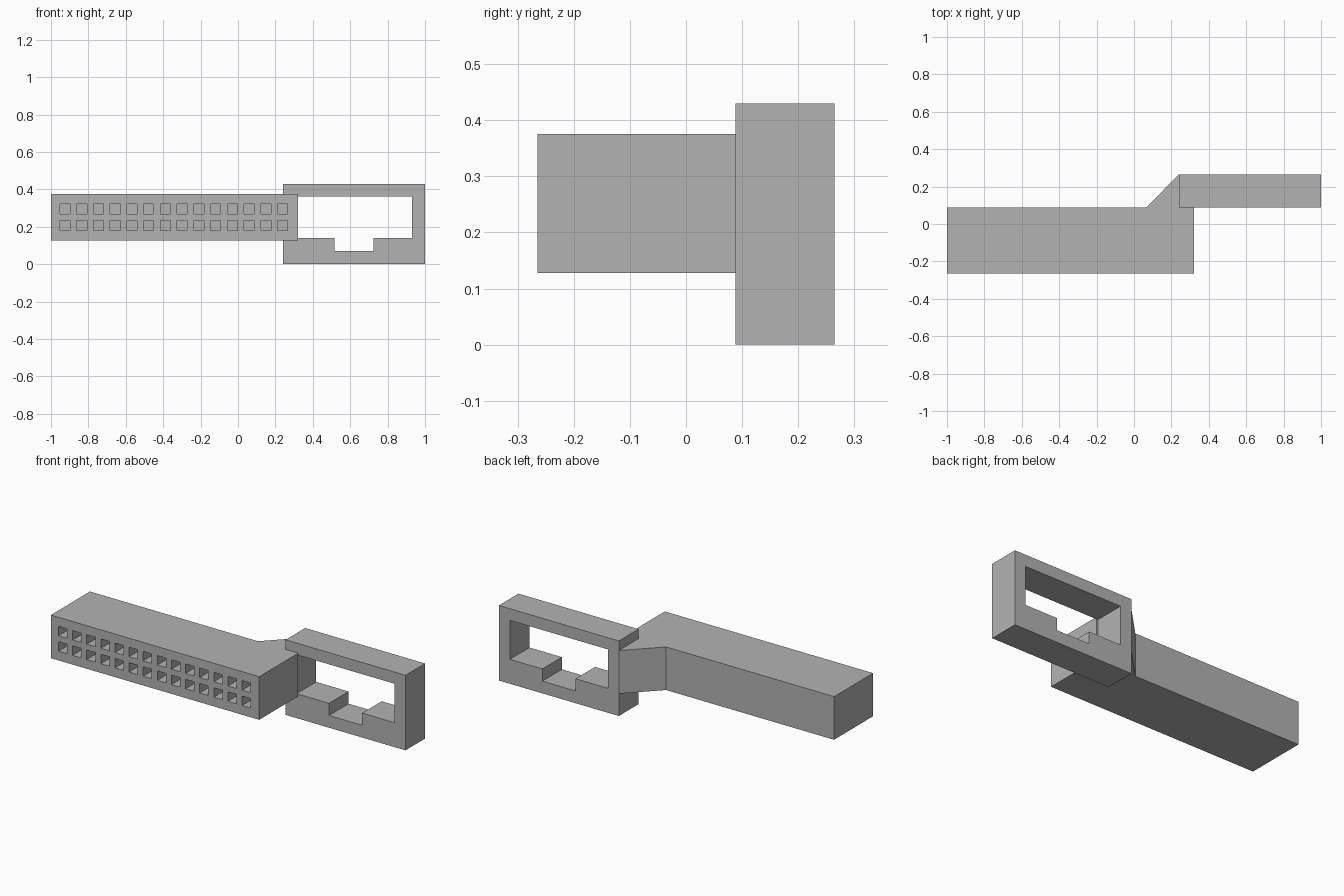
import bpy
import bmesh
from mathutils import Vector

cube = bpy.data.objects.get("Cube")
if cube:
    bpy.data.objects.remove(cube, do_unlink=True)

grey = bpy.data.materials.new("plain_grey")
grey.use_nodes = True
grey.diffuse_color = (0.45, 0.45, 0.45, 1)
grey.node_tree.nodes["Principled BSDF"].inputs["Base Color"].default_value = grey.diffuse_color


def make_object(name, bm):
    bmesh.ops.recalc_face_normals(bm, faces=bm.faces)
    mesh = bpy.data.meshes.new(name)
    bm.to_mesh(mesh)
    bm.free()
    mesh.materials.append(grey)
    obj = bpy.data.objects.new(name, mesh)
    bpy.context.collection.objects.link(obj)
    return obj


def add_prism(bm, points, offset):
    """Extrude a flat outline along an offset vector."""
    face = bm.faces.new([bm.verts.new(p) for p in points])
    result = bmesh.ops.extrude_face_region(bm, geom=[face], use_keep_orig=True)
    verts = [v for v in result["geom"] if isinstance(v, bmesh.types.BMVert)]
    bmesh.ops.translate(bm, verts=verts, vec=Vector(offset))


def cut(obj, cutter):
    """Apply a boolean cut and discard the cutter."""
    cutter.hide_render = True
    mod = obj.modifiers.new("cut", "BOOLEAN")
    mod.object = cutter
    mod.operation = "DIFFERENCE"
    mod.solver = "EXACT"
    bpy.context.view_layer.objects.active = obj
    bpy.ops.object.modifier_apply(modifier=mod.name)
    bpy.data.objects.remove(cutter, do_unlink=True)


FRONT, MIDDLE, BACK = -0.265, 0.088, 0.265

# Long body with the angled web that joins the frame
bm = bmesh.new()
low, high = 0.128, 0.375
outline = [(-1, FRONT), (0.32, FRONT), (0.32, MIDDLE), (0.24, MIDDLE),
           (0.24, BACK), (0.065, MIDDLE), (-1, MIDDLE)]
add_prism(bm, [(x, y, low) for x, y in outline], (0, 0, high - low))
body = make_object("connector_body", bm)

# Two rows of square sockets in the front
bm = bmesh.new()
half, depth = 0.027, 0.22
for row_z in (0.208, 0.296):
    for i in range(14):
        x = -0.925 + i * 0.0895
        square = [(x + sx * half, FRONT - 0.05, row_z + sz * half)
                  for sx, sz in ((-1, -1), (1, -1), (1, 1), (-1, 1))]
        add_prism(bm, square, (0, depth + 0.05, 0))
cut(body, make_object("socket_cutter", bm))

# Upright side frame
bm = bmesh.new()
add_prism(bm, [(0.24, MIDDLE, 0), (1, MIDDLE, 0), (1, MIDDLE, 0.43), (0.24, MIDDLE, 0.43)],
          (0, BACK - MIDDLE, 0))
frame = make_object("side_frame", bm)

# Window through the frame with a notch in its sill
bm = bmesh.new()
window = [(0.31, 0.14), (0.515, 0.14), (0.515, 0.07), (0.725, 0.07),
          (0.725, 0.14), (0.93, 0.14), (0.93, 0.363), (0.31, 0.363)]
add_prism(bm, [(x, MIDDLE - 0.05, z) for x, z in window], (0, BACK - MIDDLE + 0.1, 0))
cut(frame, make_object("window_cutter", bm))
